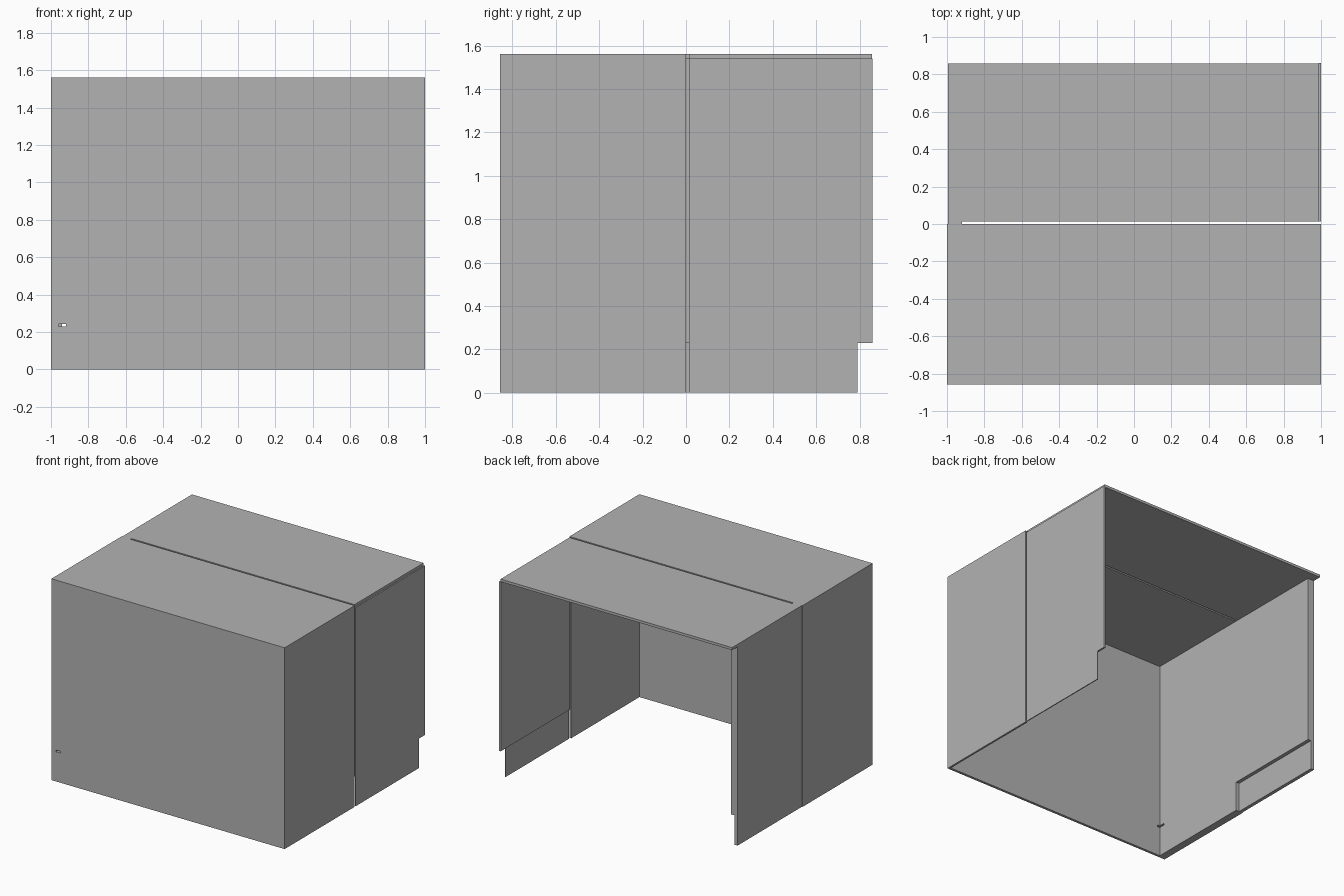
import bpy
import bmesh
from mathutils import Vector

cube = bpy.data.objects.get("Cube")
if cube:
    bpy.data.objects.remove(cube, do_unlink=True)

grey = bpy.data.materials.new("plain grey")
grey.use_nodes = True
colour = (0.45, 0.45, 0.45, 1)
grey.diffuse_color = colour
grey.node_tree.nodes["Principled BSDF"].inputs["Base Color"].default_value = colour

X0, X1 = -1.0, 1.0          # outer sides
FRONT, BACK = -0.857, 0.857
WALL_END = 0.79             # rear end of the side walls
SLIT = 0.013                # width of the gap between the halves
UNDER, TOP = 1.54, 1.56     # underside and top of the roof
SKIRT = 0.228               # height of the lower recess
STEP = 0.005                # rear half sits slightly inward


def prism(name, outline, lo, hi, axis="z"):
    """Extrude a flat outline along z (outline in x, y) or x (outline in y, z)."""
    def place(p, d):
        return Vector((p[0], p[1], d)) if axis == "z" else Vector((d, p[0], p[1]))
    bm = bmesh.new()
    face = bm.faces.new([bm.verts.new(place(p, lo)) for p in outline])
    ext = bmesh.ops.extrude_face_region(bm, geom=[face])
    verts = [g for g in ext["geom"] if isinstance(g, bmesh.types.BMVert)]
    bmesh.ops.translate(bm, verts=verts, vec=place((0, 0), hi - lo))
    bmesh.ops.recalc_face_normals(bm, faces=bm.faces)
    mesh = bpy.data.meshes.new(name)
    bm.to_mesh(mesh)
    bm.free()
    mesh.materials.append(grey)
    obj = bpy.data.objects.new(name, mesh)
    bpy.context.collection.objects.link(obj)
    return obj


def rect(a0, a1, b0, b1):
    return [(a0, b0), (a1, b0), (a1, b1), (a0, b1)]


# Roof with a long slit open at the left side
prism("roof", [(X0, FRONT), (X1, FRONT), (X1, 0), (-0.92, 0), (-0.92, SLIT),
               (0.99, SLIT), (0.99, BACK), (X0 + STEP, BACK),
               (X0 + STEP, 0), (X0, 0)], UNDER, TOP)

# Front panel
front = prism("front_panel", rect(X0, X1, FRONT, FRONT + 0.02), 0, UNDER)

# Thick right wall: the rear half is recessed on the inside near the floor
right = prism("right_wall_front", rect(X0, -0.94, FRONT + 0.02, 0), 0, UNDER)
prism("right_wall_rear", [(X0 + STEP, 0), (-0.94, 0), (-0.94, WALL_END),
                          (X0 + STEP, WALL_END)], SKIRT, UNDER)
prism("right_wall_skirt", rect(X0 + STEP, -0.968, 0, WALL_END), 0, SKIRT)

# Thin left wall: two panels parted by the slit, with a shorter skirt
prism("left_wall_front", rect(FRONT + 0.02, 0, 0, UNDER), 0.985, X1, "x")
prism("left_wall_rear", rect(SLIT, BACK + 0.003, SKIRT, UNDER), 0.986, X1, "x")
prism("left_wall_skirt", rect(SLIT, WALL_END, 0, SKIRT), 0.993, X1, "x")

# Small slot through the front panel into the right wall
cutter = prism("slot_cutter", rect(-0.96, -0.92, FRONT - 0.02, -0.79), 0.23, 0.243)
cutter.hide_render = True
cutter.hide_set(True)
for part in (front, right):
    mod = part.modifiers.new("slot", "BOOLEAN")
    mod.object = cutter
    mod.operation = "DIFFERENCE"
    mod.solver = "EXACT"
